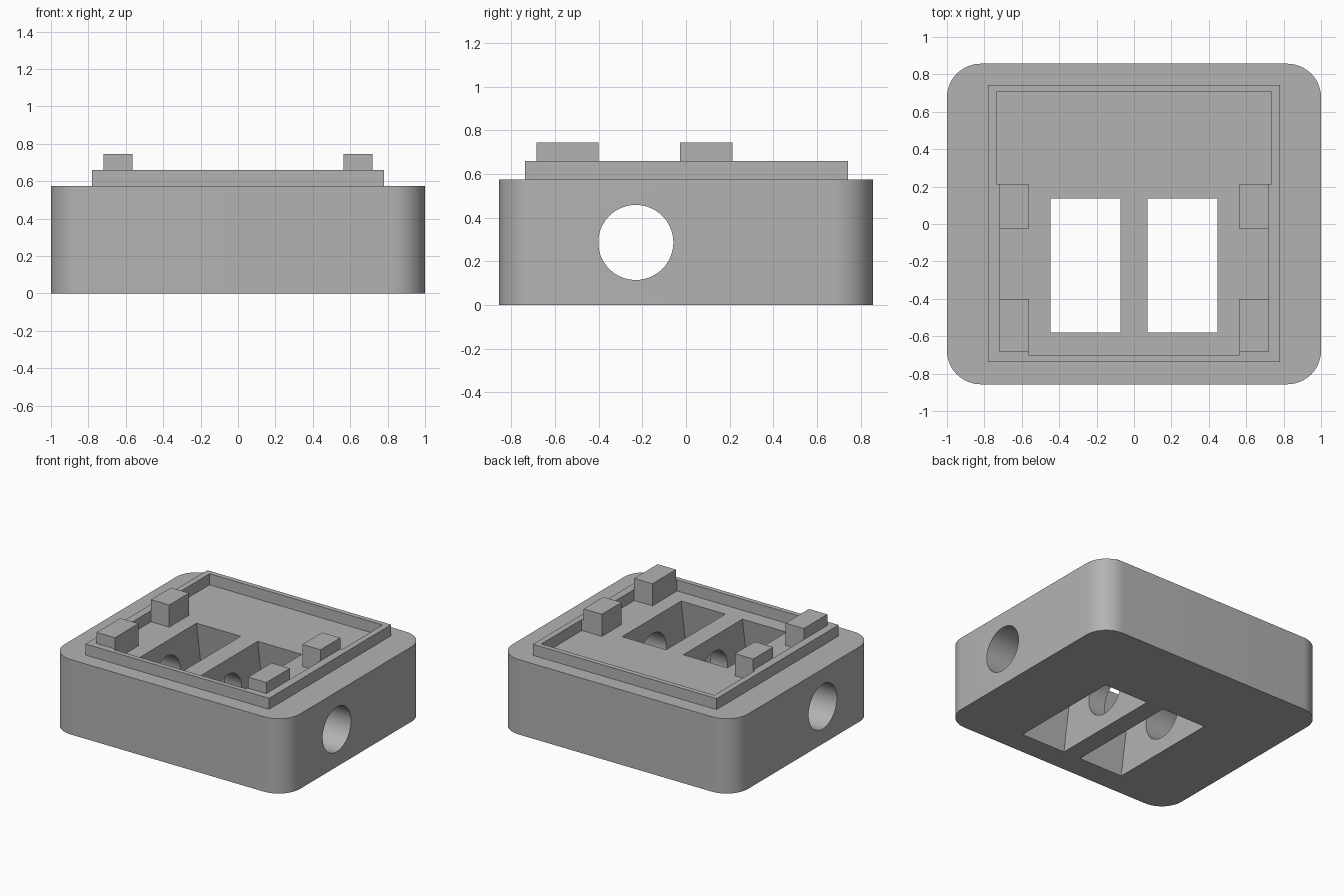
import bpy, bmesh, math
from mathutils import Matrix

if "Cube" in bpy.data.objects:
    bpy.data.objects.remove(bpy.data.objects["Cube"], do_unlink=True)

# One plain grey for the whole casing
grey = bpy.data.materials.new("plain grey")
grey.use_nodes = True
colour = (0.45, 0.45, 0.45, 1)
grey.diffuse_color = colour
grey.node_tree.nodes["Principled BSDF"].inputs["Base Color"].default_value = colour


def finish(name, bm):
    bmesh.ops.recalc_face_normals(bm, faces=bm.faces)
    mesh = bpy.data.meshes.new(name)
    bm.to_mesh(mesh)
    bm.free()
    mesh.materials.append(grey)
    obj = bpy.data.objects.new(name, mesh)
    bpy.context.collection.objects.link(obj)
    return obj


def prism(name, outline, z0, z1, top=None):
    """Solid between a bottom outline and an optional different top outline."""
    bm = bmesh.new()
    low = [bm.verts.new((x, y, z0)) for x, y in outline]
    high = [bm.verts.new((x, y, z1)) for x, y in (top or outline)]
    bm.faces.new(low)
    bm.faces.new(high)
    for i in range(len(low)):
        j = (i + 1) % len(low)
        bm.faces.new((low[i], low[j], high[j], high[i]))
    return finish(name, bm)


def rect(x0, x1, y0, y1):
    return [(x0, y0), (x1, y0), (x1, y1), (x0, y1)]


def activate(obj):
    bpy.ops.object.select_all(action="DESELECT")
    obj.select_set(True)
    bpy.context.view_layer.objects.active = obj


def cut(target, cutter):
    cutter.hide_render = True
    mod = target.modifiers.new("cut", "BOOLEAN")
    mod.operation = "DIFFERENCE"
    mod.solver = "EXACT"
    mod.object = cutter
    activate(target)
    bpy.ops.object.modifier_apply(modifier=mod.name)
    bpy.data.objects.remove(cutter, do_unlink=True)


# Body: block with rounded upright corners
half_x, half_y, radius, deck = 1.0, 0.857, 0.18, 0.575
outline = []
for corner, (sx, sy) in enumerate([(1, 1), (-1, 1), (-1, -1), (1, -1)]):
    for step in range(13):
        a = math.radians(corner * 90 + step * 7.5)
        outline.append((sx * (half_x - radius) + radius * math.cos(a),
                        sy * (half_y - radius) + radius * math.sin(a)))
body = prism("body", outline, 0, deck)

# Two pockets right through the body, longer at the bottom
for side in (-1, 1):
    x0, x1 = sorted((side * 0.0725, side * 0.4475))
    cut(body, prism("pocket_cutter", rect(x0, x1, -0.672, 0.227), -0.005, deck + 0.005,
                    rect(x0, x1, -0.58, 0.135)))

# Round bore from side to side
bm = bmesh.new()
bmesh.ops.create_cone(bm, cap_ends=True, segments=64, radius1=0.172, radius2=0.172, depth=2.2,
                      matrix=Matrix.Translation((0, -0.23, 0.287)) @ Matrix.Rotation(math.pi / 2, 4, "Y"))
cut(body, finish("bore_cutter", bm))
activate(body)
bpy.ops.object.shade_smooth_by_angle(angle=math.radians(30))

# Raised rim with a stepped inner wall
rim = prism("rim", rect(-0.78, 0.78, -0.737, 0.743), deck, 0.66)
half = [(0.735, 0.705), (0.735, 0.215), (0.72, 0.215),
        (0.72, -0.685), (0.565, -0.685), (0.565, -0.70)]
cut(rim, prism("recess_cutter", half + [(-x, y) for x, y in reversed(half)], 0.5, 0.7))

# Four square pegs standing against the rim
for side, label in ((1, "left"), (-1, "right")):
    x0, x1 = sorted((side * 0.565, side * 0.72))
    prism("front_peg_" + label, rect(x0, x1, -0.685, -0.40), deck, 0.745)
    prism("rear_peg_" + label, rect(x0, x1, -0.027, 0.213), deck, 0.745)
